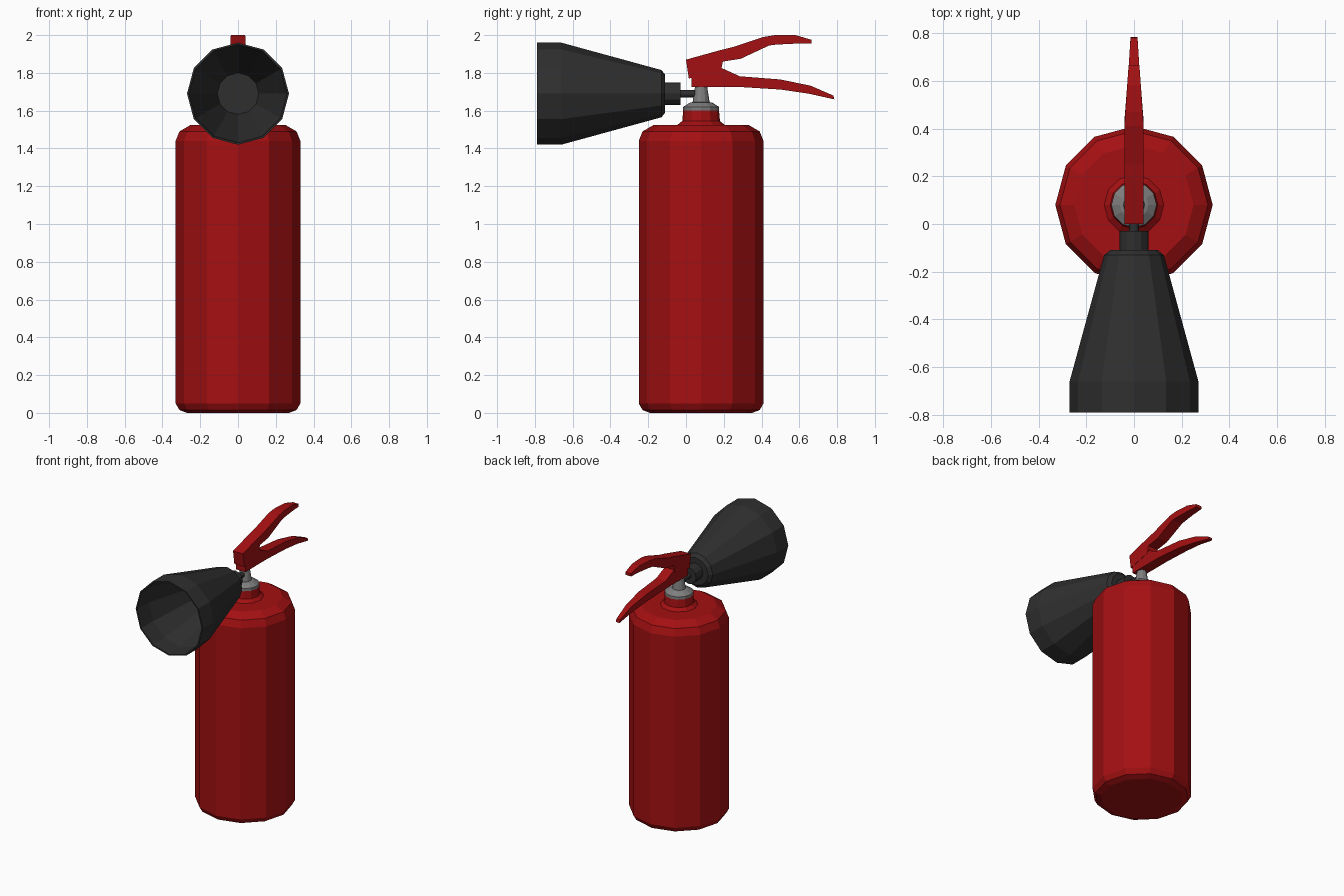
import bpy, bmesh
from math import sin, cos, pi
from mathutils import Vector

cube = bpy.data.objects.get("Cube")
if cube:
    bpy.data.objects.remove(cube, do_unlink=True)


def material(name, colour):
    m = bpy.data.materials.new(name)
    m.use_nodes = True
    m.diffuse_color = (*colour, 1)
    bsdf = next(n for n in m.node_tree.nodes if n.type == 'BSDF_PRINCIPLED')
    bsdf.inputs["Base Color"].default_value = (*colour, 1)
    return m


RED = material("red paint", (0.37, 0.005, 0.006))
BLACK = material("black rubber", (0.028, 0.028, 0.028))
GREY = material("grey metal", (0.21, 0.21, 0.21))

AXIS_Y = 0.08   # tank centre line
HORN_Z = 1.69   # horn centre line


def finish(name, bm, mat):
    bmesh.ops.recalc_face_normals(bm, faces=bm.faces)
    mesh = bpy.data.meshes.new(name)
    bm.to_mesh(mesh)
    bm.free()
    mesh.materials.append(mat)
    obj = bpy.data.objects.new(name, mesh)
    bpy.context.collection.objects.link(obj)
    return obj


def lathe(name, profile, mat, place, sides=12):
    """Revolve (radius, distance) pairs; both ends are capped."""
    bm = bmesh.new()
    rings = []
    for r, d in profile:
        rings.append([bm.verts.new(place(r * cos(2 * pi * i / sides),
                                         r * sin(2 * pi * i / sides), d))
                      for i in range(sides)])
    for a, b in zip(rings, rings[1:]):
        for i in range(sides):
            j = (i + 1) % sides
            bm.faces.new((a[i], a[j], b[j], b[i]))
    bm.faces.new(rings[0])
    bm.faces.new(rings[-1])
    return finish(name, bm, mat)


def upright(u, v, d):
    return Vector((u, AXIS_Y + v, d))


def forward(u, v, d):
    return Vector((u, d, HORN_Z + v))


def lever(name, sections, width, mat):
    """Loft rectangular sections given as (top y, top z, bottom y, bottom z)."""
    def half(y):
        return width - (width - 0.014) * max(0, y - 0.42) / 0.37

    bm = bmesh.new()
    rings = []
    for ty, tz, by, bz in sections:
        w = half(ty)
        rings.append([bm.verts.new(p) for p in
                      ((-w, ty, tz), (w, ty, tz), (w, by, bz), (-w, by, bz))])
    for a, b in zip(rings, rings[1:]):
        for i in range(4):
            j = (i + 1) % 4
            bm.faces.new((a[i], a[j], b[j], b[i]))
    bm.faces.new(rings[0])
    bm.faces.new(rings[-1])
    return finish(name, bm, mat)


# Tank with rounded shoulders and neck
lathe("tank", [(0.27, 0), (0.31, 0.015), (0.33, 0.05), (0.33, 1.44),
               (0.31, 1.49), (0.25, 1.525), (0.125, 1.525), (0.10, 1.545),
               (0.095, 1.60)], RED, upright)

# Valve collar and tapered stem
lathe("valve", [(0.095, 1.595), (0.095, 1.62), (0.06, 1.642),
                (0.045, 1.645), (0.03, 1.74)], GREY, upright)

# Pipe, connector and hollow discharge horn
lathe("pipe", [(0.02, 0.06), (0.02, -0.04)], BLACK, forward)
lathe("connector", [(0.06, -0.03), (0.06, -0.12)], BLACK, forward)
lathe("horn", [(0.10, -0.11), (0.125, -0.13), (0.27, -0.66), (0.27, -0.79),
               (0.26, -0.79), (0.255, -0.66), (0.11, -0.15)], BLACK, forward)

# Squeeze lever above, carrying handle below
lever("squeeze_lever", [
    (0, 1.87, 0.015, 1.77), (0.18, 1.92, 0.185, 1.81),
    (0.20, 1.925, 0.195, 1.86), (0.25, 1.937, 0.29, 1.875),
    (0.41, 1.99, 0.44, 1.945), (0.47, 2.0, 0.48, 1.95),
    (0.58, 2.0, 0.58, 1.955), (0.665, 1.975, 0.665, 1.955)], 0.04, RED)
lever("carrying_handle", [
    (0.03, 1.79, 0.03, 1.725), (0.19, 1.825, 0.19, 1.725),
    (0.285, 1.782, 0.29, 1.725), (0.50, 1.765, 0.50, 1.712),
    (0.66, 1.732, 0.65, 1.69), (0.78, 1.68, 0.785, 1.66)], 0.038, RED)
